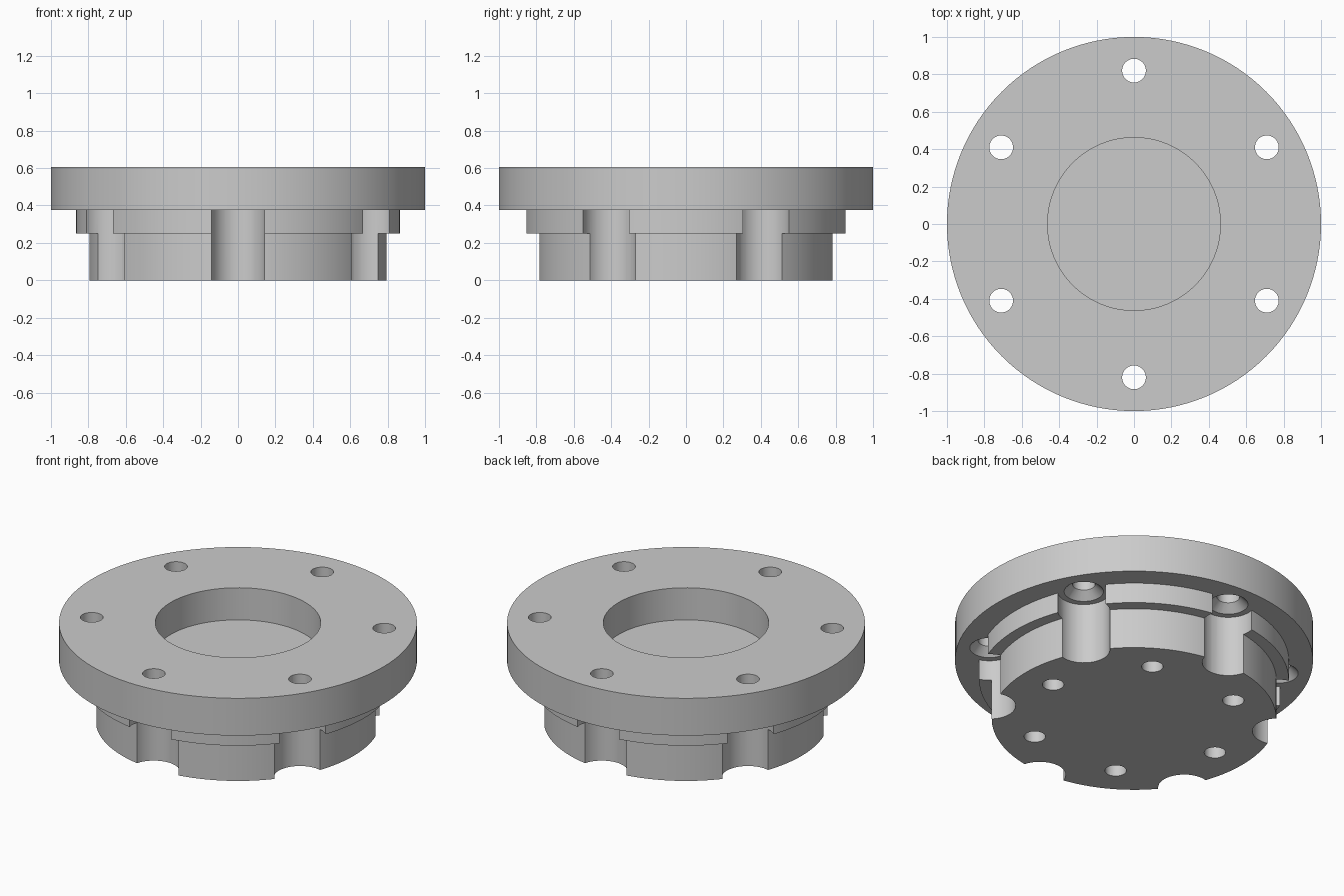
import bpy, bmesh, math
from mathutils import Vector

if "Cube" in bpy.data.objects:
    bpy.data.objects.remove(bpy.data.objects["Cube"], do_unlink=True)

GREY = (0.6, 0.6, 0.6, 1.0)
metal = bpy.data.materials.new("plain grey metal")
metal.use_nodes = True
metal.diffuse_color = GREY
metal.node_tree.nodes["Principled BSDF"].inputs["Base Color"].default_value = GREY


def revolve(name, profile, steps, centres=((0, 0),)):
    """Spin an (r, z) profile that starts and ends on the axis, once per centre."""
    bm = bmesh.new()
    for cx, cy in centres:
        verts = [bm.verts.new((cx + r, cy, z)) for r, z in profile]
        edges = [bm.edges.new(pair) for pair in zip(verts, verts[1:])]
        bmesh.ops.spin(bm, geom=verts + edges, cent=Vector((cx, cy, 0)),
                       axis=(0, 0, 1), angle=math.tau, steps=steps)
    bmesh.ops.remove_doubles(bm, verts=bm.verts, dist=1e-5)
    bmesh.ops.recalc_face_normals(bm, faces=bm.faces)
    mesh = bpy.data.meshes.new(name)
    bm.to_mesh(mesh)
    bm.free()
    obj = bpy.data.objects.new(name, mesh)
    bpy.context.collection.objects.link(obj)
    return obj


def ring(radius, start):
    """Six points evenly spaced on a circle."""
    angles = [math.radians(start + 60 * i) for i in range(6)]
    return [(radius * math.cos(a), radius * math.sin(a)) for a in angles]


def select(obj):
    bpy.ops.object.select_all(action='DESELECT')
    obj.select_set(True)
    bpy.context.view_layer.objects.active = obj


def cut(obj, cutter):
    select(obj)
    mod = obj.modifiers.new("cut", 'BOOLEAN')
    mod.operation = 'DIFFERENCE'
    mod.solver = 'EXACT'
    mod.object = cutter
    bpy.ops.object.modifier_apply(modifier=mod.name)
    bpy.data.objects.remove(cutter, do_unlink=True)


def finish(obj):
    obj.data.materials.clear()
    obj.data.materials.append(metal)
    select(obj)
    bpy.ops.object.shade_smooth_by_angle(angle=math.radians(30))


bolts = ring(0.82, 30)

# Flange disc with a round pocket in its top
flange = revolve("flange", [(0, 0.375), (1, 0.375), (1, 0.605), (0.462, 0.605),
                            (0.462, 0.407), (0, 0.407)], 128)
# Countersunk bolt holes, wide end underneath
cut(flange, revolve("bolt_cutter", [(0, 0.335), (0.15, 0.335), (0.0635, 0.4215),
                                    (0.0635, 0.7), (0, 0.7)], 40, bolts))
finish(flange)

# Stepped hub, its top sunk slightly into the flange
hub = revolve("hub", [(0, 0), (0.795, 0), (0.795, 0.25), (0.865, 0.25),
                      (0.865, 0.39), (0, 0.39)], 128)
# Round clearance notches below the bolt holes
cut(hub, revolve("notch_cutter", [(0, -0.1), (0.146, -0.1), (0.146, 0.5), (0, 0.5)],
                 48, bolts))
# Blind holes in the bottom face, between the notches
cut(hub, revolve("blind_hole_cutter", [(0, -0.1), (0.06, -0.1), (0.06, 0.3), (0, 0.3)],
                 40, ring(0.59, 0)))
finish(hub)
